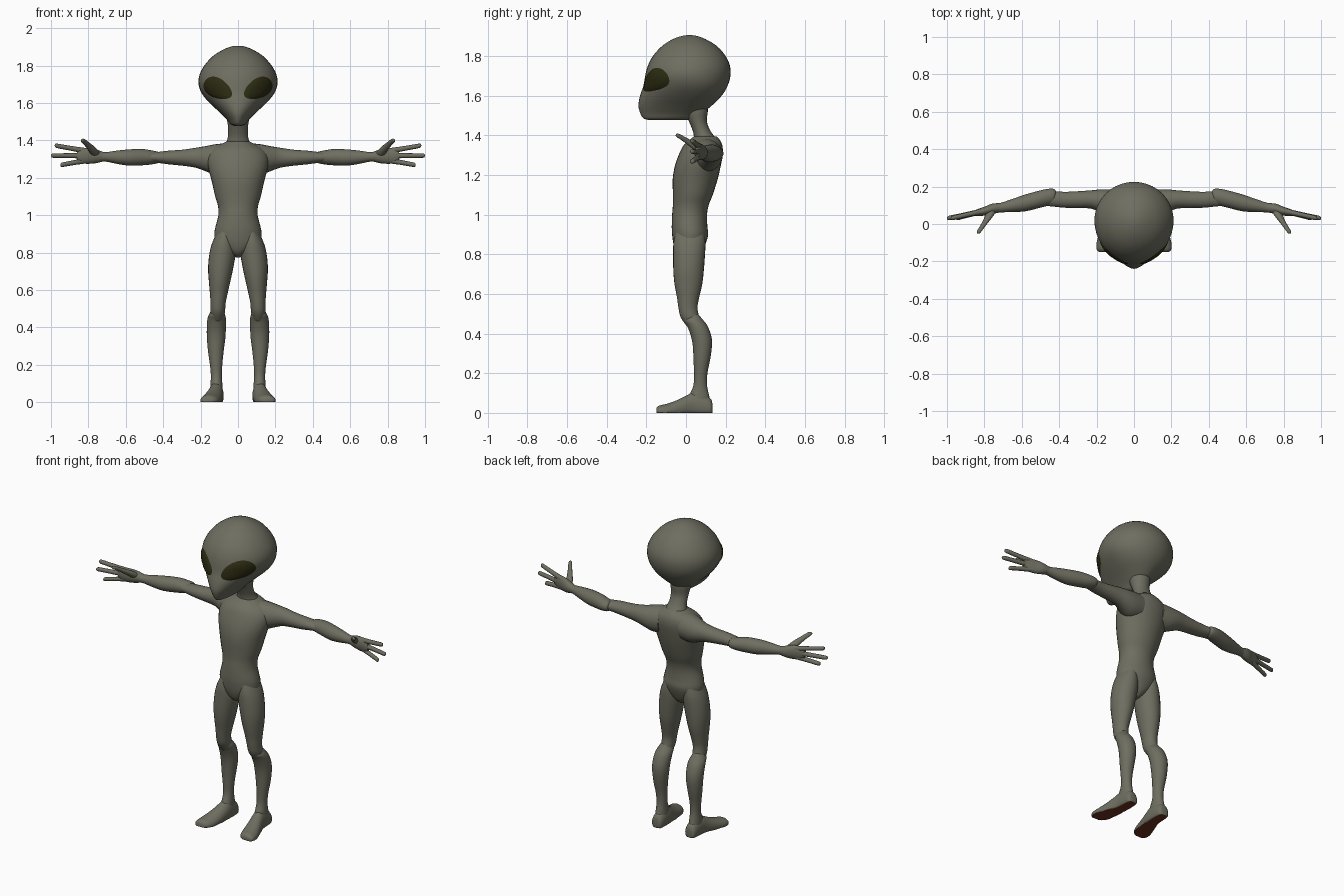
import bpy, bmesh, math
from mathutils import Vector
from mathutils.bvhtree import BVHTree


def material(name, rgb):
    m = bpy.data.materials.new(name)
    m.diffuse_color = (*rgb, 1)
    return m


SKIN = material("grey_green_skin", (0.155, 0.155, 0.118))
EYE = material("dark_olive_eye", (0.025, 0.024, 0.006))
SOLE = material("red_brown_sole", (0.14, 0.03, 0.015))


def finish(name, bm, mats, mirror, angle=60):
    bmesh.ops.recalc_face_normals(bm, faces=bm.faces)
    mesh = bpy.data.meshes.new(name)
    bm.to_mesh(mesh)
    ob = bpy.data.objects.new(name, mesh)
    bpy.context.collection.objects.link(ob)
    for m in mats:
        mesh.materials.append(m)
    bpy.ops.object.select_all(action='DESELECT')
    ob.select_set(True)
    bpy.context.view_layer.objects.active = ob
    bpy.ops.object.shade_smooth_by_angle(angle=math.radians(angle))
    if mirror:
        ob.modifiers.new("mirror", 'MIRROR').use_mirror_merge = False
    return ob


def catmull(p, q, r, s, t):
    return [0.5 * (2*b + (c-a)*t + (2*a-5*b+4*c-d)*t*t + (3*b-a-3*c+d)*t**3)
            for a, b, c, d in zip(p, q, r, s)]


def loft(name, axis, stations, mirror=False, segs=24, steps=3, floor=False):
    """Smooth skin through rings: (position, u_low, u_high, v_low, v_high[, v_of_widest])"""
    st = [list(s) if len(s) == 6 else [*s, (s[3] + s[4]) / 2] for s in stations]
    pad = [st[0]] + st + [st[-1]]
    rows = [catmull(*pad[i:i+4], k / steps) for i in range(len(st) - 1) for k in range(steps)]
    rows.append(st[-1])
    bm = bmesh.new()
    rings = []
    for t, ul, uh, vl, vh, mid in rows:
        ring = []
        for k in range(segs):
            a = 2 * math.pi * k / segs
            u = (ul + uh) / 2 + (uh - ul) / 2 * math.cos(a)
            s = math.sin(a)
            v = mid + s * ((vh - mid) if s > 0 else (mid - vl))
            p = {'x': (t, u, v), 'y': (u, t, v), 'z': (u, v, t)}[axis]
            if floor:
                p = (p[0], p[1], max(p[2], 0))
            ring.append(bm.verts.new(p))
        rings.append(ring)
    for r0, r1 in zip(rings, rings[1:]):
        for k in range(segs):
            j = (k + 1) % segs
            bm.faces.new((r0[k], r0[j], r1[j], r1[k]))
    bm.faces.new(rings[0])
    bm.faces.new(rings[-1])
    if floor:
        # painted underside
        for f in bm.faces:
            f.material_index = int(max(v.co.z for v in f.verts) < 0.004)
    return finish(name, bm, [SKIN, SOLE] if floor else [SKIN], mirror)


def sym(z, w, *rest):
    return (z, -w, w, *rest)


# Head: big cranium tapering to a narrow, forward chin
head = loft("head", 'z', [
    sym(1.478, .02, -.19, .02, -.08), sym(1.486, .04, -.215, .05, -.07),
    sym(1.51, .058, -.23, .08, -.04), sym(1.55, .098, -.24, .13, 0),
    sym(1.60, .152, -.232, .18, .03), sym(1.65, .193, -.215, .21, .03),
    sym(1.70, .211, -.206, .224, .02), sym(1.75, .206, -.193, .222, .02),
    sym(1.80, .18, -.167, .20, .02), sym(1.85, .135, -.122, .157, .02),
    sym(1.885, .08, -.068, .10, .02), sym(1.902, .035, -.02, .055, .02),
    sym(1.906, .006, .012, .024, .018)], segs=40)

# Eyes: slanted almond plates laid on the face
tree = BVHTree.FromPolygons([v.co for v in head.data.vertices],
                            [p.vertices[:] for p in head.data.polygons])
bm = bmesh.new()
tilt = math.radians(28)
rows = []
for i in range(9):
    r = i / 8
    row = []
    for k in range(32 if i else 1):
        a = 2 * math.pi * k / 32
        u = .082 * r * math.cos(a)
        v = .052 * r * math.sin(a) * (1 + .22 * math.cos(a))
        x = .106 + u * math.cos(tilt) - v * math.sin(tilt)
        z = 1.676 + u * math.sin(tilt) + v * math.cos(tilt)
        hit, normal, _, _ = tree.ray_cast(Vector((x, -1, z)), Vector((0, 1, 0)))
        if normal.y > 0:
            normal = -normal
        row.append(bm.verts.new(hit + normal * (.009 * (1 - r**4) + .0005)))
    rows.append(row)
for k in range(32):
    j = (k + 1) % 32
    bm.faces.new((rows[0][0], rows[1][k], rows[1][j]))
    for r0, r1 in zip(rows[1:], rows[2:]):
        bm.faces.new((r0[k], r1[k], r1[j], r0[j]))
finish("eyes", bm, [EYE], True)

# Neck and torso
loft("neck", 'z', [
    sym(1.33, .10, .03, .17), sym(1.38, .068, .04, .155), sym(1.42, .054, .035, .125),
    sym(1.47, .053, .015, .105), sym(1.52, .06, -.01, .11), sym(1.56, .06, -.02, .11)])
loft("torso", 'z', [
    sym(.775, .012, -.01, .04), sym(.80, .05, -.045, .075), sym(.85, .115, -.063, .098),
    sym(.90, .126, -.07, .112), sym(.94, .12, -.072, .108), sym(1.0, .105, -.07, .106),
    sym(1.05, .107, -.066, .115), sym(1.1, .122, -.066, .135), sym(1.18, .14, -.067, .16),
    sym(1.25, .158, -.055, .176), sym(1.31, .162, -.033, .186), sym(1.35, .14, -.012, .183),
    sym(1.375, .10, .015, .172), sym(1.395, .06, .04, .155)], segs=32)

# Arms
loft("upper_arms", 'x', [
    (.07, .02, .18, 1.22, 1.385), (.13, .035, .185, 1.22, 1.378), (.18, .06, .185, 1.238, 1.368),
    (.23, .082, .18, 1.255, 1.36), (.30, .085, .175, 1.265, 1.35), (.37, .087, .172, 1.272, 1.345),
    (.43, .093, .175, 1.28, 1.338), (.48, .10, .172, 1.285, 1.333), (.51, .12, .15, 1.30, 1.32)], True)
loft("forearms", 'x', [
    (.415, .145, .165, 1.30, 1.32), (.425, .115, .186, 1.28, 1.338), (.46, .098, .188, 1.272, 1.346),
    (.51, .085, .177, 1.267, 1.354), (.58, .068, .158, 1.265, 1.352), (.65, .064, .134, 1.275, 1.345),
    (.71, .062, .114, 1.287, 1.337), (.75, .056, .108, 1.283, 1.343)], True)

# Hands: palm, three fingers and a thumb
loft("palms", 'x', [
    (.72, .062, .112, 1.288, 1.338), (.76, .052, .108, 1.278, 1.352), (.80, .045, .092, 1.275, 1.36),
    (.84, .042, .078, 1.278, 1.357), (.862, .045, .068, 1.292, 1.342)], True, 20)
for name, z0, z1, tip in (("upper_fingers", 1.343, 1.373, .98),
                          ("middle_fingers", 1.318, 1.319, 1.0),
                          ("lower_fingers", 1.293, 1.268, .95)):
    rings = []
    for f, r in ((0, .016), (.35, .0135), (.7, .0125), (.93, .012), (.985, .008), (1, .002)):
        x, y, z = .81 + (tip - .81) * f, .068 - .038 * f, z0 + (z1 - z0) * f
        rings.append((x, y - r, y + r, z - r, z + r))
    loft(name, 'x', rings, True, 12, 2)
loft("thumbs", 'y', [
    (.09, .735, .77, 1.30, 1.335), (.06, .742, .79, 1.312, 1.355), (.03, .762, .802, 1.335, 1.373),
    (-.005, .79, .82, 1.363, 1.392), (-.035, .812, .838, 1.384, 1.408),
    (-.048, .822, .84, 1.392, 1.408), (-.052, .829, .834, 1.398, 1.402)], True, 12, 2)

# Legs
loft("thighs", 'z', [
    (.92, .03, .105, -.05, .09), (.86, .015, .135, -.063, .098), (.80, .012, .152, -.065, .096),
    (.72, .025, .16, -.064, .09), (.65, .04, .156, -.058, .082), (.58, .056, .15, -.045, .066),
    (.53, .066, .147, -.038, .058), (.48, .07, .147, -.026, .068), (.43, .08, .14, .01, .09)], True)
loft("shins", 'z', [
    (.50, .09, .135, .01, .06), (.47, .07, .155, -.012, .085), (.44, .064, .164, .005, .108),
    (.39, .065, .167, .024, .127), (.34, .068, .166, .034, .131), (.27, .077, .16, .038, .122),
    (.20, .084, .15, .04, .108), (.14, .086, .145, .038, .106), (.09, .083, .148, .018, .116),
    (.045, .08, .15, .01, .126)], True)
loft("feet", 'y', [
    (.134, .10, .13, .005, .04), (.126, .083, .147, -.02, .07), (.09, .077, .153, -.03, .095),
    (.04, .077, .157, -.03, .105), (0, .08, .168, -.03, .086), (-.05, .086, .186, -.03, .062),
    (-.10, .095, .2, -.028, .045), (-.135, .112, .2, -.02, .037), (-.149, .135, .187, -.01, .025)],
    True, 28, floor=True)
